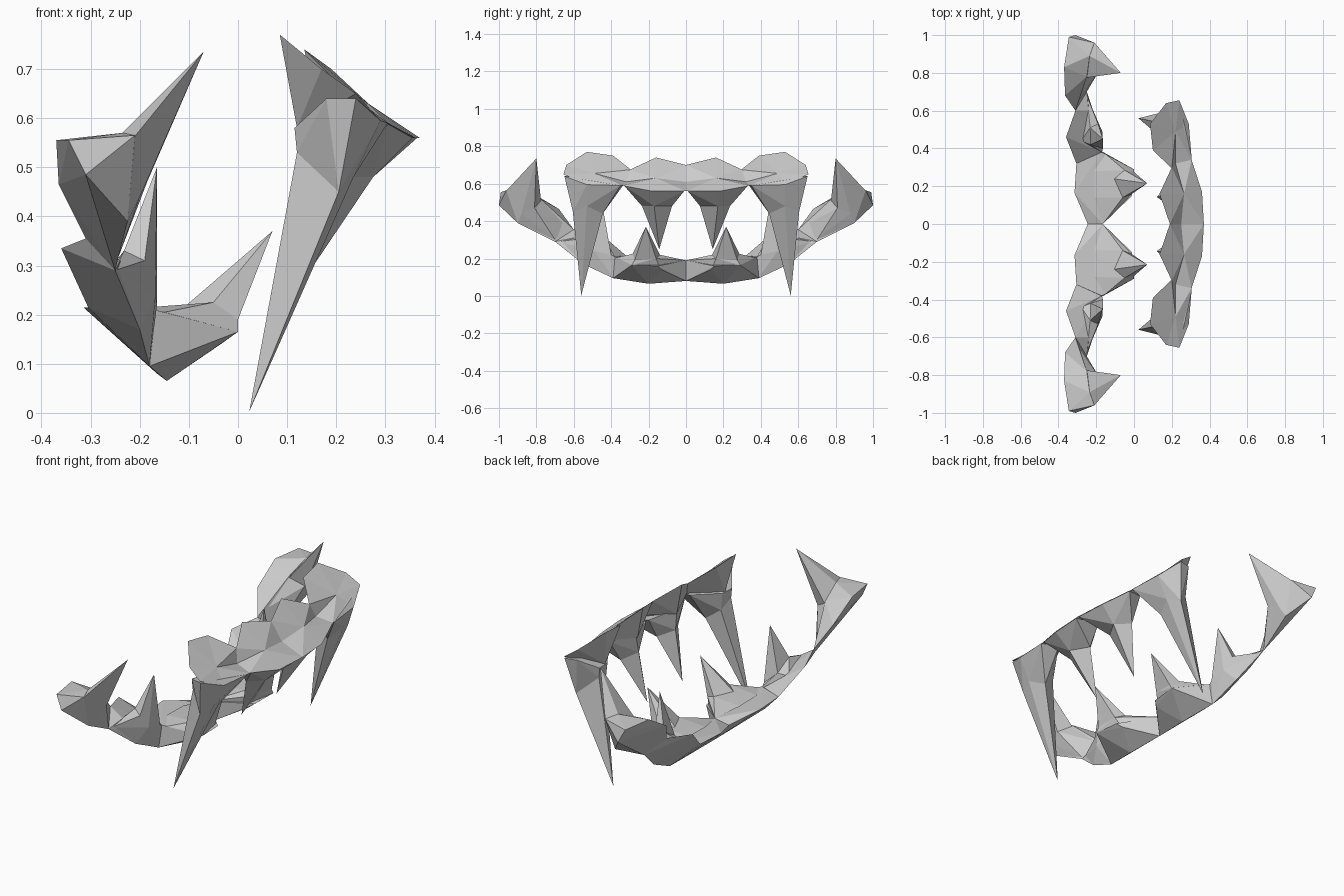
import bpy, bmesh


def finish(name, bm):
    """Turn the bmesh into an object mirrored across y = 0."""
    bmesh.ops.delete(bm, geom=[v for v in bm.verts if not v.link_faces], context='VERTS')
    bmesh.ops.recalc_face_normals(bm, faces=bm.faces[:])
    me = bpy.data.meshes.new(name)
    bm.to_mesh(me)
    bm.free()
    ob = bpy.data.objects.new(name, me)
    bpy.context.collection.objects.link(ob)
    m = ob.modifiers.new("mirror", 'MIRROR')
    m.use_axis = (False, True, False)
    m.use_mirror_merge = False


def faceted(name, *groups):
    """Flat-faced chunks, each wrapped round its corner points."""
    bm = bmesh.new()
    for pts in groups:
        bmesh.ops.convex_hull(bm, input=[bm.verts.new(p) for p in pts])
    finish(name, bm)


def fang(name, root, ring, tip):
    """Fang that flares from a narrow ring up to a wide root."""
    faceted(name, root + ring, ring + [tip])


def bulge(name, rim, front, back):
    """Scalloped gum: a rim closed by triangle fans to a front and a back point."""
    bm = bmesh.new()
    vs = [bm.verts.new(p) for p in rim]
    for apex in (bm.verts.new(front), bm.verts.new(back)):
        for i, v in enumerate(vs):
            bm.faces.new((v, vs[i - 1], apex))
    finish(name, bm)


# Upper jaw gums
bulge("upper_inner_gum",
      [(.19, 0, .70), (.135, .16, .74), (.20, .30, .675), (.22, .32, .61),
       (.305, .34, .59), (.36, .17, .56), (.37, 0, .56), (.25, 0, .61)],
      (.265, .16, .63), (.165, .16, .58))
bulge("upper_outer_gum",
      [(.20, .295, .675), (.10, .39, .75), (.085, .53, .77), (.17, .64, .70),
       (.24, .655, .65), (.29, .53, .595), (.305, .34, .59), (.22, .32, .61)],
      (.22, .49, .655), (.12, .49, .58))

# Upper jaw fangs
fang("upper_inner_fang",
     [(.365, .01, .56), (.355, .18, .56), (.305, .33, .588),
      (.22, .31, .60), (.22, .01, .59), (.17, .17, .60)],
     [(.275, .17, .48), (.22, .075, .48), (.21, .235, .48), (.165, .15, .50)],
     (.12, .143, .25))
fang("upper_outer_fang",
     [(.305, .35, .59), (.29, .53, .595), (.24, .65, .64),
      (.18, .635, .64), (.115, .54, .58), (.12, .47, .58), (.21, .33, .60)],
     [(.235, .53, .48), (.205, .605, .45), (.20, .445, .44),
      (.12, .54, .53), (.13, .47, .49)],
     (.023, .56, .003))

# Lower jaw gums
faceted("lower_front_gum", [
    (-.165, 0, .08), (-.145, .20, .065), (-.18, .39, .095),
    (-.035, .13, .14), (0, .29, .165), (-.165, 0, .19), (-.245, 0, .175),
    (-.315, .165, .215), (-.305, .32, .215), (-.17, .38, .21), (-.01, .15, .16)])
faceted("lower_middle_gum", [
    (-.18, .39, .095), (-.305, .32, .215), (-.17, .38, .20), (-.36, .46, .335),
    (-.31, .60, .355), (-.25, .70, .29), (-.24, .60, .31), (-.20, .55, .17)])
faceted("lower_rear_gum", [
    (-.25, .70, .29), (-.31, .60, .355), (-.365, .68, .465), (-.37, .83, .555),
    (-.345, .99, .555), (-.31, 1.0, .485), (-.21, .96, .565), (-.225, .90, .39),
    (-.235, .89, .57), (-.25, .78, .52)])

# Lower jaw fangs
fang("lower_front_fang",
     [(-.165, 0, .19), (-.035, .14, .15), (0, .29, .165), (-.15, .37, .205),
      (-.21, .28, .213), (-.21, .14, .21)],
     [(-.01, .16, .20), (0, .275, .19), (-.05, .285, .225),
      (-.11, .24, .215), (-.06, .14, .22)],
     (.07, .215, .37))
fang("lower_middle_fang",
     [(-.18, .39, .10), (-.17, .38, .21), (-.20, .55, .17),
      (-.25, .68, .29), (-.245, .58, .31), (-.28, .44, .27)],
     [(-.165, .40, .22), (-.168, .49, .24), (-.19, .53, .31),
      (-.232, .51, .33), (-.23, .42, .28)],
     (-.165, .45, .50))
fang("lower_rear_fang",
     [(-.25, .70, .30), (-.235, .74, .34), (-.225, .90, .39),
      (-.30, .64, .38), (-.27, .74, .47)],
     [(-.21, .96, .563), (-.20, .88, .44), (-.185, .81, .47),
      (-.25, .775, .51), (-.235, .89, .57)],
     (-.07, .80, .735))
